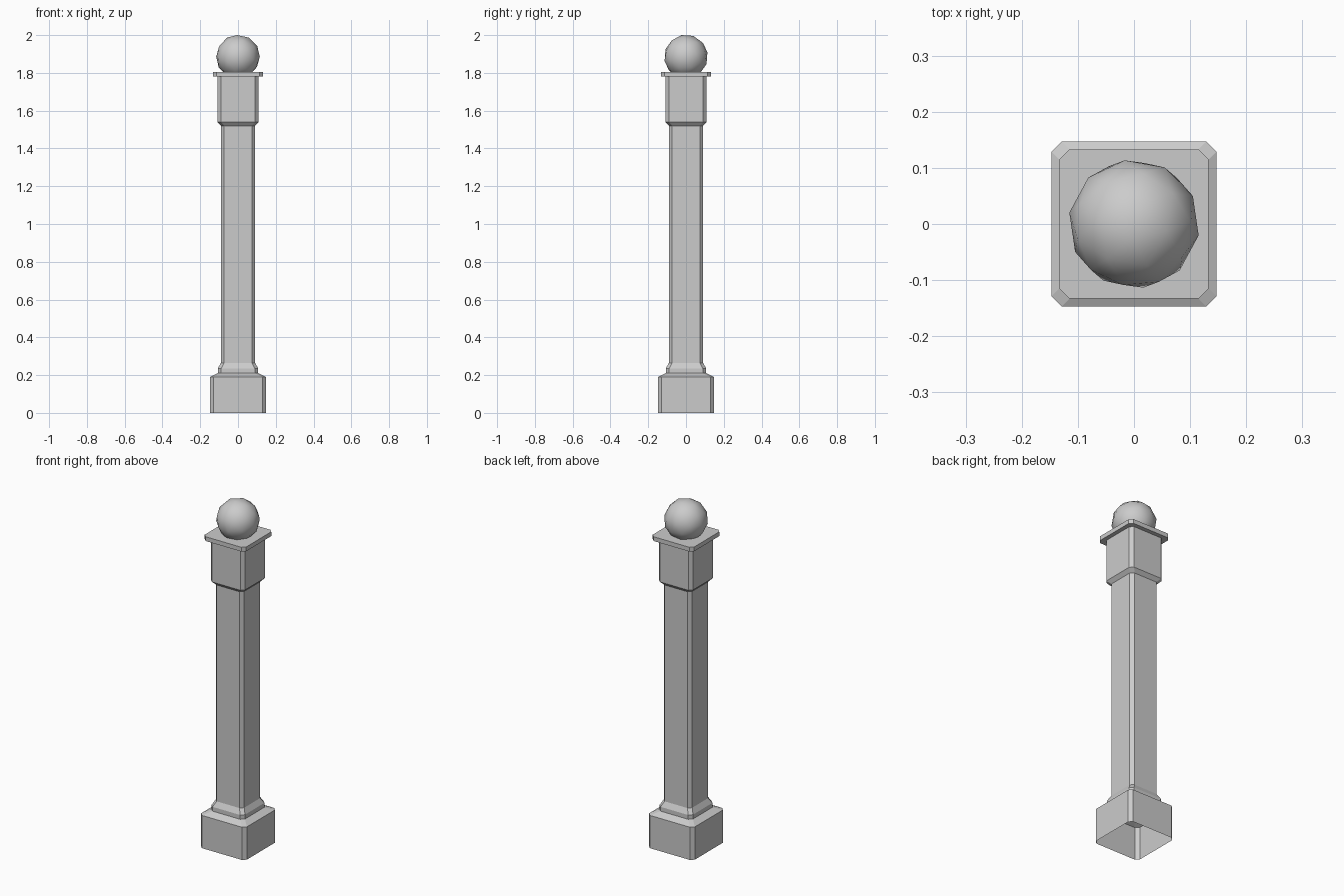
import bpy, bmesh
from math import radians
from mathutils import Matrix, Vector

cube = bpy.data.objects.get("Cube")
if cube:
    bpy.data.objects.remove(cube, do_unlink=True)

stone = bpy.data.materials.new("grey_stone")
stone.use_nodes = True
GREY = (0.6, 0.6, 0.6, 1)
stone.diffuse_color = GREY
stone.node_tree.nodes["Principled BSDF"].inputs["Base Color"].default_value = GREY


def add_object(name, bm):
    mesh = bpy.data.meshes.new(name)
    bm.to_mesh(mesh)
    bm.free()
    mesh.materials.append(stone)
    obj = bpy.data.objects.new(name, mesh)
    bpy.context.collection.objects.link(obj)
    return obj


def chamfered_ring(bm, half, z, cut):
    """Square ring with its four corners cut off."""
    a, b = half, half - cut
    corners = [(a, -b), (a, b), (b, a), (-b, a), (-a, b), (-a, -b), (-b, -a), (b, -a)]
    return [bm.verts.new((x, y, z)) for x, y in corners]


def loft(name, profile, cut=0.018, cap=False):
    """Skin of chamfered squares stacked along (half width, height) pairs."""
    bm = bmesh.new()
    rings = [chamfered_ring(bm, half, z, cut) for half, z in profile]
    for low, high in zip(rings, rings[1:]):
        for i in range(8):
            j = (i + 1) % 8
            bm.faces.new((low[i], low[j], high[j], high[i]))
    if cap:
        bm.faces.new(rings[-1])
    return add_object(name, bm)


# Hollow plinth with sloped shoulder, open underneath
loft("plinth", [(0.147, 0), (0.147, 0.19), (0.107, 0.21)])
# Foot moulding and long shaft
loft("shaft", [(0.107, 0.21), (0.107, 0.235), (0.091, 0.265), (0.091, 1.52)])
# Wider head block
loft("head_block", [(0.091, 1.52), (0.109, 1.54), (0.109, 1.78)])
# Overhanging cap plate
loft("cap_plate", [(0.109, 1.78), (0.133, 1.78), (0.133, 1.805)], cap=True)

# Faceted ball finial, slightly tilted
bm = bmesh.new()
bmesh.ops.create_icosphere(bm, subdivisions=2, radius=0.117)
tilt_axis = Matrix.Rotation(radians(-10), 3, "Z") @ Vector((1, 0, 0))
tilt = Matrix.Rotation(radians(12), 4, tilt_axis) @ Matrix.Rotation(radians(8), 4, "Z")
bmesh.ops.transform(bm, matrix=tilt, verts=bm.verts)
top = max(v.co.z for v in bm.verts)
bmesh.ops.translate(bm, vec=(0, 0, 2 - top), verts=bm.verts)
for face in bm.faces:
    face.smooth = True
add_object("ball_finial", bm)
